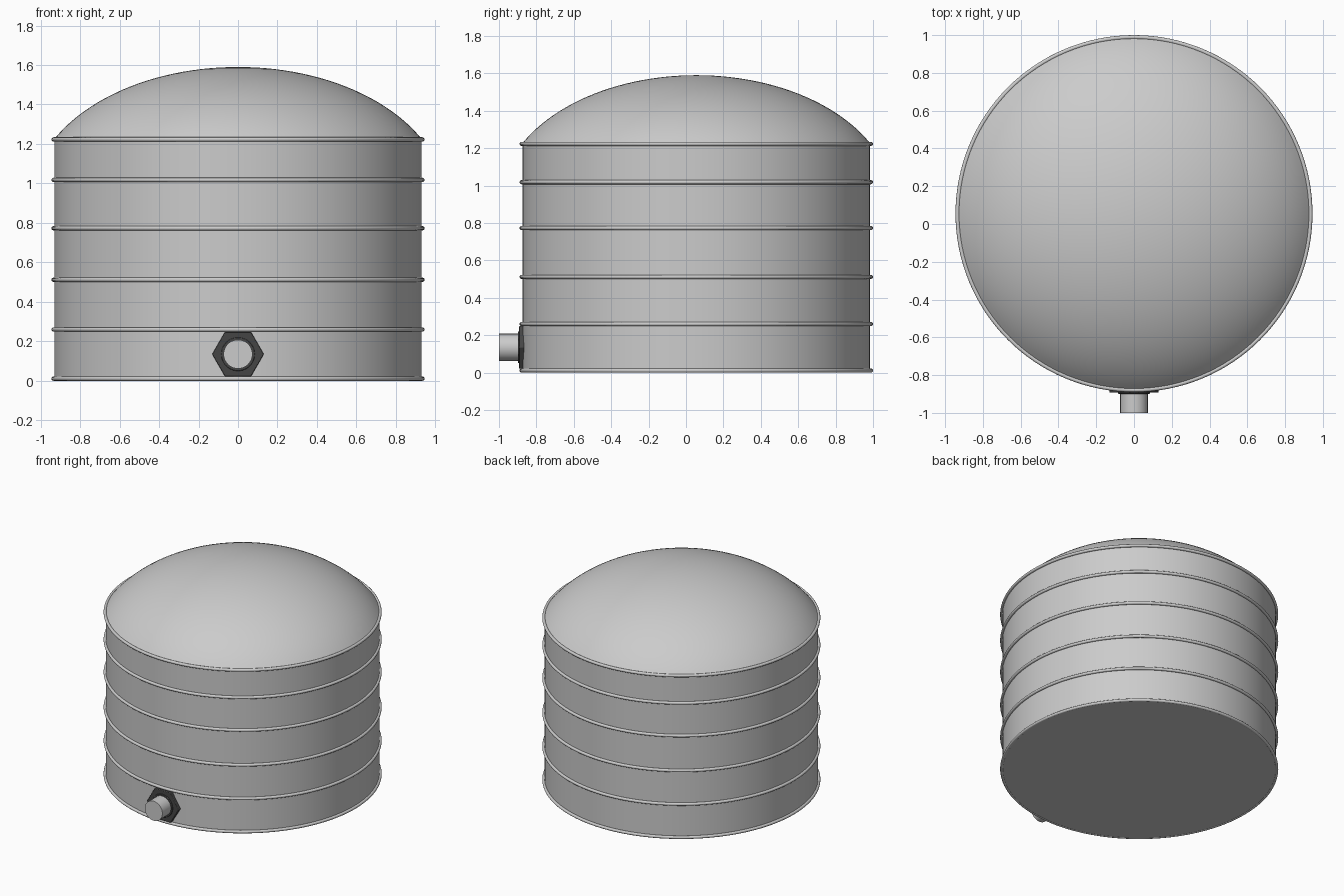
import bpy, math

if "Cube" in bpy.data.objects:
    bpy.data.objects.remove(bpy.data.objects["Cube"])

CY = 0.055          # tank axis
R = 0.93            # wall radius
OUTLET_Z = 0.135


def smooth(ob, angle=30):
    bpy.ops.object.select_all(action='DESELECT')
    ob.select_set(True)
    bpy.context.view_layer.objects.active = ob
    bpy.ops.object.shade_smooth_by_angle(angle=math.radians(angle))


def lathe(name, profile, n=128):
    """Revolve (radius, z) points about the tank axis; radius 0 is a pole."""
    verts, rings, faces = [], [], []
    for r, z in profile:
        k = 1 if r == 0 else n
        rings.append(range(len(verts), len(verts) + k))
        verts += [(r * math.cos(2 * math.pi * i / n),
                   CY + r * math.sin(2 * math.pi * i / n), z) for i in range(k)]
    for a, b in zip(rings, rings[1:]):
        for i in range(n):
            j = (i + 1) % n
            quad = [a[i % len(a)], a[j % len(a)], b[j % len(b)], b[i % len(b)]]
            faces.append(list(dict.fromkeys(quad)))
    me = bpy.data.meshes.new(name)
    me.from_pydata(verts, [], faces)
    ob = bpy.data.objects.new(name, me)
    bpy.context.collection.objects.link(ob)
    smooth(ob)
    return ob


def rod(name, radius, y0, y1, sides, bevel=0):
    """Prism along y, corners at +-x."""
    bpy.ops.mesh.primitive_cylinder_add(
        vertices=sides, radius=radius, depth=y1 - y0,
        location=(0, (y0 + y1) / 2, OUTLET_Z), rotation=(math.pi / 2, 0, 0))
    ob = bpy.context.object
    ob.name = name
    if sides == 6:
        ob.rotation_euler = (math.pi / 2, math.pi / 6, 0)
    if bevel:
        m = ob.modifiers.new("bevel", 'BEVEL')
        m.width = bevel
        m.segments = 2
    smooth(ob)
    return ob


# tank wall with closed base
lathe("tank_wall", [(0, 0.003), (R, 0.003), (R, 1.225)])

# flattened dome roof: cap of an ellipsoid
A, B = 1.05, 0.68
dome = []
t_rim = math.asin(R / A)
for i in range(25):
    t = t_rim * (1 - i / 24)
    dome.append((A * math.sin(t) if i < 24 else 0, 1.59 - B * (1 - math.cos(t))))
lathe("dome_roof", dome)

# reinforcing hoops
for i, z in enumerate((0.011, 0.26, 0.512, 0.773, 1.018, 1.223)):
    bpy.ops.mesh.primitive_torus_add(location=(0, CY, z), major_radius=R + 0.004,
                                     minor_radius=0.011, major_segments=128,
                                     minor_segments=12)
    bpy.context.object.name = f"hoop_{i + 1}"
    smooth(bpy.context.object, 60)

# outlet: hexagonal nut and capped pipe
dark = bpy.data.materials.new("dark_grey")
dark.diffuse_color = (0.06, 0.06, 0.06, 1)
dark.use_nodes = True
dark.node_tree.nodes["Principled BSDF"].inputs["Base Color"].default_value = dark.diffuse_color
nut = rod("outlet_nut", 0.131, -0.893, -0.86, 6, 0.004)
collar = rod("outlet_collar", 0.085, -0.899, -0.87, 48, 0.003)
for ob in (nut, collar):
    ob.data.materials.append(dark)
rod("outlet_pipe", 0.073, -1.0, -0.86, 48)
